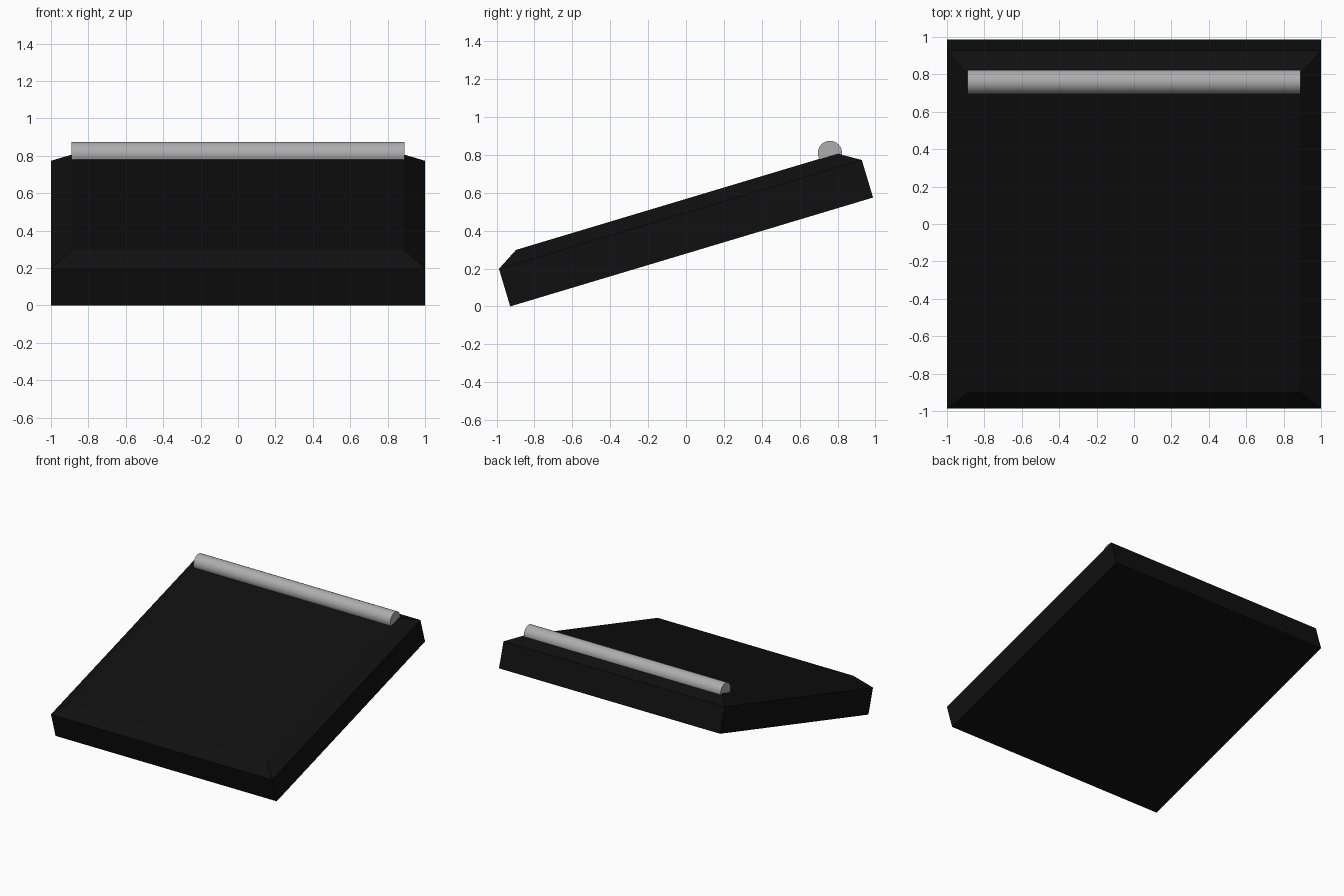
import bpy, bmesh, math
from mathutils import Matrix, Vector

cube = bpy.data.objects.get("Cube")
if cube:
    bpy.data.objects.remove(cube, do_unlink=True)


def make_material(name, colour):
    mat = bpy.data.materials.new(name)
    mat.use_nodes = True
    mat.diffuse_color = colour
    mat.node_tree.nodes["Principled BSDF"].inputs["Base Color"].default_value = colour
    return mat


def make_object(name, bm, mat):
    mesh = bpy.data.meshes.new(name)
    bmesh.ops.recalc_face_normals(bm, faces=bm.faces)
    bm.to_mesh(mesh)
    bm.free()
    mesh.materials.append(mat)
    obj = bpy.data.objects.new(name, mesh)
    bpy.context.collection.objects.link(obj)
    return obj


black = make_material("matte black", (0.005, 0.005, 0.005, 1))
grey = make_material("light grey", (0.42, 0.42, 0.42, 1))

TILT = math.radians(16.7)
THICK, BEVEL_HEIGHT, INSET = 0.207, 0.07, 0.115

# Sloping slab: square box whose top is drawn in to form a bevelled rim
bm = bmesh.new()
bmesh.ops.create_cube(bm, size=1, matrix=Matrix.Translation((0, 0, THICK / 2))
                      @ Matrix.Diagonal((2, 2, THICK, 1)))
bm.normal_update()
top = max(bm.faces, key=lambda f: f.normal.z)
raised = bmesh.ops.extrude_discrete_faces(bm, faces=[top])["faces"][0]
for v in raised.verts:
    v.co = Vector((v.co.x * (1 - INSET), v.co.y * (1 - INSET), THICK + BEVEL_HEIGHT))

# Tip it up towards the back, resting on its lower front edge
bmesh.ops.rotate(bm, verts=bm.verts, cent=(0, 0, 0), matrix=Matrix.Rotation(TILT, 3, 'X'))
low = min(v.co.z for v in bm.verts)
middle = (min(v.co.y for v in bm.verts) + max(v.co.y for v in bm.verts)) / 2
bmesh.ops.translate(bm, verts=bm.verts, vec=(0, -middle, -low))
make_object("sloping_slab", bm, black)

# Round bar half sunk along the raised edge
bm = bmesh.new()
bmesh.ops.create_cone(bm, cap_ends=True, segments=32, radius1=0.064, radius2=0.064,
                      depth=1.78, matrix=Matrix.Translation((0, 0.76, 0.81))
                      @ Matrix.Rotation(math.pi / 2, 4, 'Y'))
bar = make_object("round_bar", bm, grey)
bpy.ops.object.select_all(action='DESELECT')
bar.select_set(True)
bpy.context.view_layer.objects.active = bar
bpy.ops.object.shade_smooth_by_angle(angle=math.radians(35))
